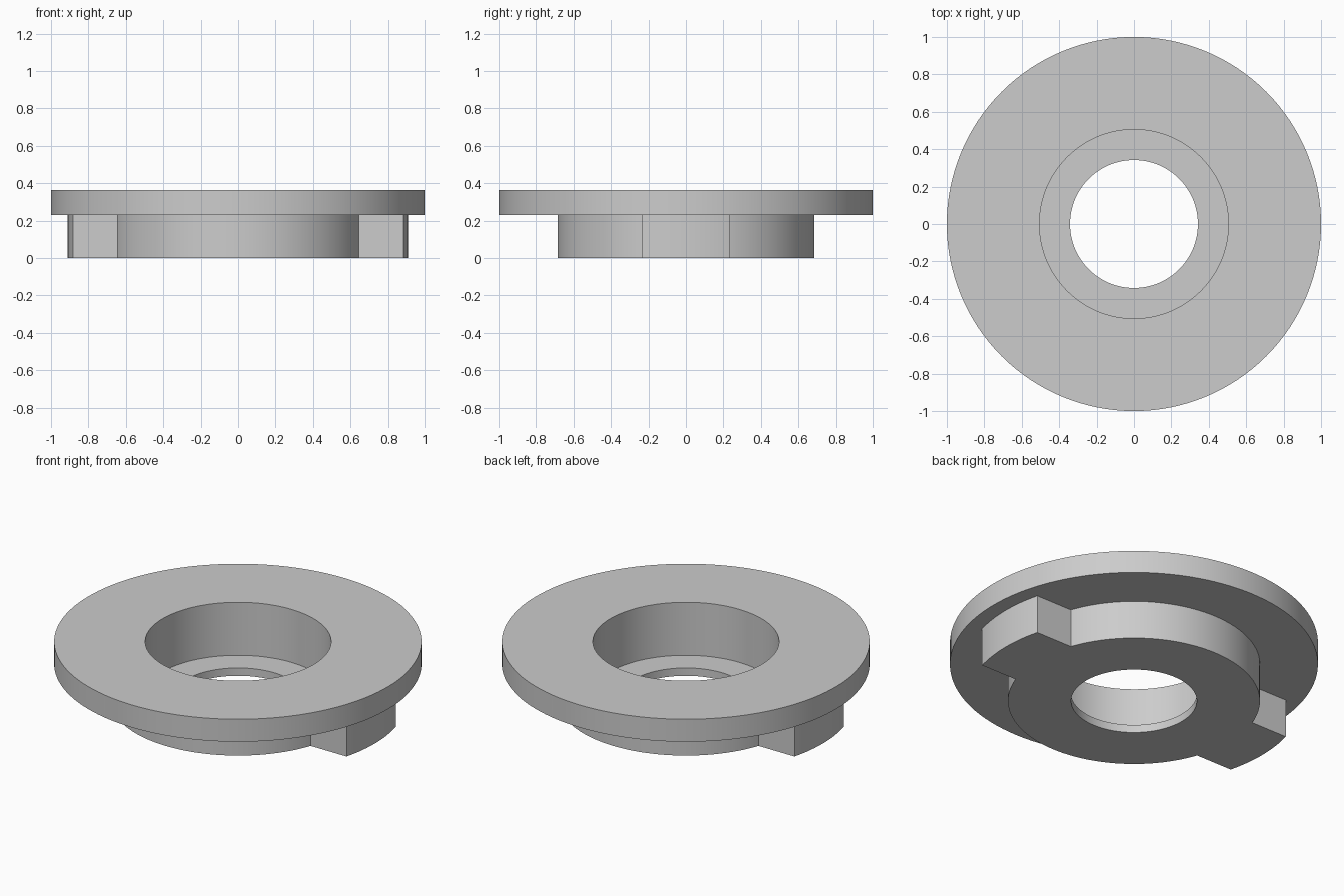
import bpy, bmesh, math

if "Cube" in bpy.data.objects:
    bpy.data.objects.remove(bpy.data.objects["Cube"], do_unlink=True)

SEGMENTS = 128
TOP, FLANGE_BASE, LEDGE = 0.365, 0.23, 0.047
FLANGE_R, HUB_R, POCKET_R, BORE_R = 1.0, 0.685, 0.505, 0.342
LUG_R, LUG_HALF = 0.912, 0.233

grey = bpy.data.materials.new("light_grey")
grey.use_nodes = True
colour = (0.604, 0.604, 0.604, 1)
grey.diffuse_color = colour
grey.node_tree.nodes["Principled BSDF"].inputs["Base Color"].default_value = colour


def finish(name, bm):
    bmesh.ops.recalc_face_normals(bm, faces=bm.faces[:])
    mesh = bpy.data.meshes.new(name)
    bm.to_mesh(mesh)
    bm.free()
    mesh.materials.append(grey)
    obj = bpy.data.objects.new(name, mesh)
    bpy.context.collection.objects.link(obj)
    bpy.ops.object.select_all(action="DESELECT")
    obj.select_set(True)
    bpy.context.view_layer.objects.active = obj
    bpy.ops.object.shade_smooth_by_angle(angle=math.radians(30))


# Flanged body: closed profile turned around z
profile = [(BORE_R, 0), (HUB_R, 0), (HUB_R, FLANGE_BASE), (FLANGE_R, FLANGE_BASE),
           (FLANGE_R, TOP), (POCKET_R, TOP), (POCKET_R, LEDGE), (BORE_R, LEDGE)]
bm = bmesh.new()
points = [bm.verts.new((r, 0, z)) for r, z in profile]
edges = [bm.edges.new((a, b)) for a, b in zip(points, points[1:] + points[:1])]
bmesh.ops.spin(bm, geom=points + edges, cent=(0, 0, 0), axis=(0, 0, 1),
               angle=math.tau, steps=SEGMENTS, use_merge=True)
bmesh.ops.remove_doubles(bm, verts=bm.verts[:], dist=1e-5)
finish("flanged_body", bm)


# Lugs: parallel sides, curved ends following the hub and the outer radius
def arc(radius, steps=16):
    ys = [LUG_HALF * (2 * i / steps - 1) for i in range(steps + 1)]
    return [(math.sqrt(radius * radius - y * y), y) for y in ys]


outline = arc(LUG_R) + arc(HUB_R - 0.002)[::-1]
for name, side in (("left_lug", 1), ("right_lug", -1)):
    bm = bmesh.new()
    base = bm.faces.new([bm.verts.new((side * x, y, 0)) for x, y in outline])
    top = bmesh.ops.extrude_face_region(bm, geom=[base], use_keep_orig=True)["geom"]
    bmesh.ops.translate(bm, vec=(0, 0, FLANGE_BASE),
                        verts=[g for g in top if isinstance(g, bmesh.types.BMVert)])
    finish(name, bm)
